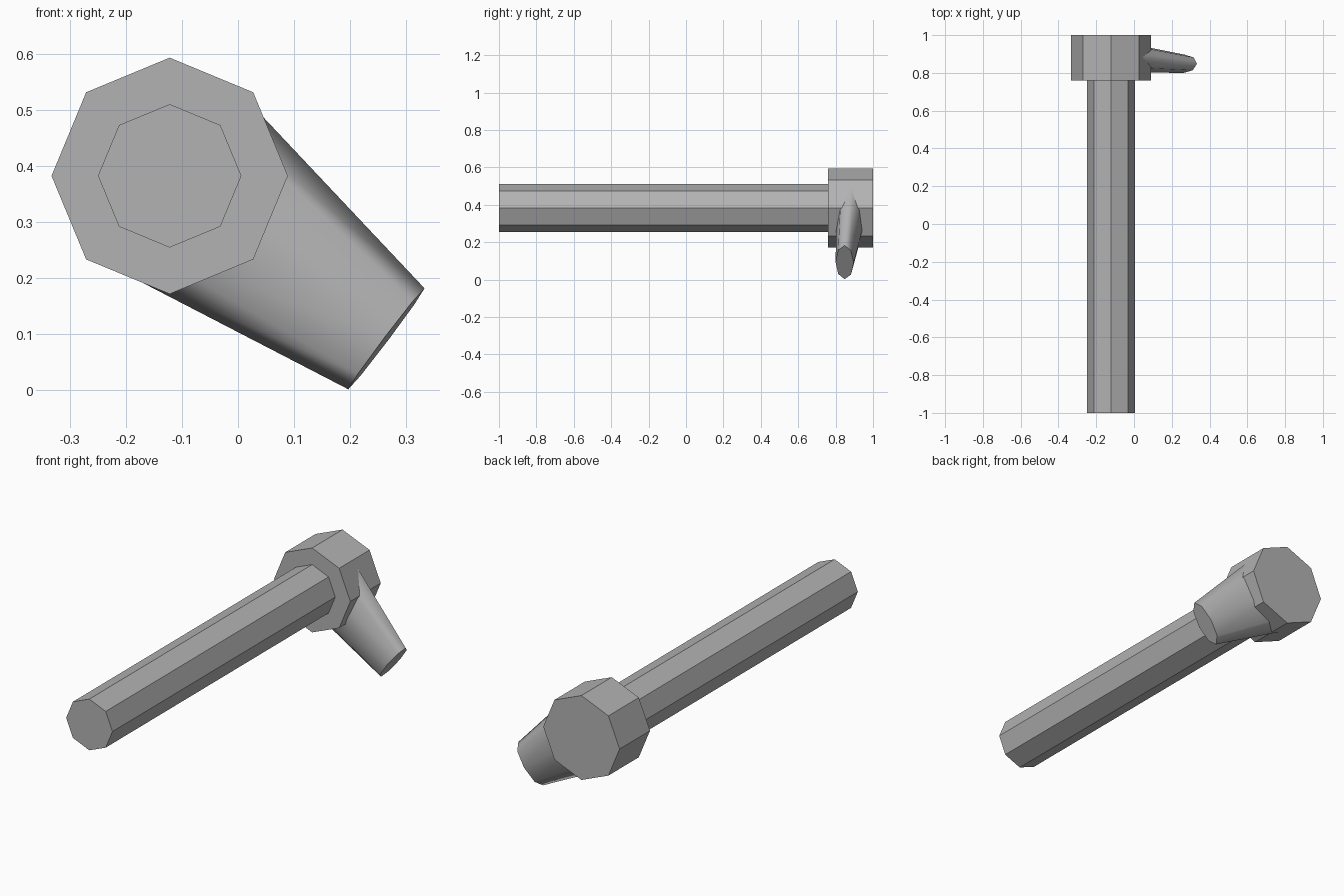
import bpy, bmesh, math
from mathutils import Matrix, Vector

if "Cube" in bpy.data.objects:
    bpy.data.objects.remove(bpy.data.objects["Cube"])

steel = bpy.data.materials.new("grey steel")
steel.diffuse_color = (0.45, 0.45, 0.45, 1)
steel.use_nodes = True
steel.node_tree.nodes["Principled BSDF"].inputs["Base Color"].default_value = steel.diffuse_color


def tapered(name, start, end, r1, r2, side=Vector((1, 0, 0)), flat=1.0, smooth=False):
    """Eight-sided bar from start to end; 'side' is the wide direction, 'flat' squashes the other."""
    start, end = Vector(start), Vector(end)
    axis = (end - start).normalized()
    wide = (side - axis * side.dot(axis)).normalized()
    thin = axis.cross(wide)
    m = Matrix((wide, thin * flat, axis)).transposed().to_4x4()
    m.translation = (start + end) / 2
    bm = bmesh.new()
    bmesh.ops.create_cone(bm, cap_ends=True, segments=8, radius1=r1, radius2=r2,
                          depth=(end - start).length, matrix=m)
    bmesh.ops.recalc_face_normals(bm, faces=bm.faces)
    for f in bm.faces:
        f.smooth = smooth and len(f.verts) == 4
    # keep the end caps crisp
    for e in bm.edges:
        e.smooth = all(f.smooth for f in e.link_faces)
    me = bpy.data.meshes.new(name)
    bm.to_mesh(me)
    bm.free()
    me.materials.append(steel)
    ob = bpy.data.objects.new(name, me)
    bpy.context.collection.objects.link(ob)
    return ob


CX, CZ = -0.122, 0.383

# Octagonal shaft and the wider collar at its rear end
tapered("shaft", (CX, -1, CZ), (CX, 0.78, CZ), 0.128, 0.128)
tapered("collar", (CX, 0.76, CZ), (CX, 1, CZ), 0.211, 0.211)

# Flattened, tapering handle reaching out and down from the collar
tapered("handle", (-0.11, 0.888, 0.375), (0.265, 0.848, 0.092), 0.193, 0.113,
        side=Vector((0.603, 0, 0.798)), flat=0.43, smooth=True)
